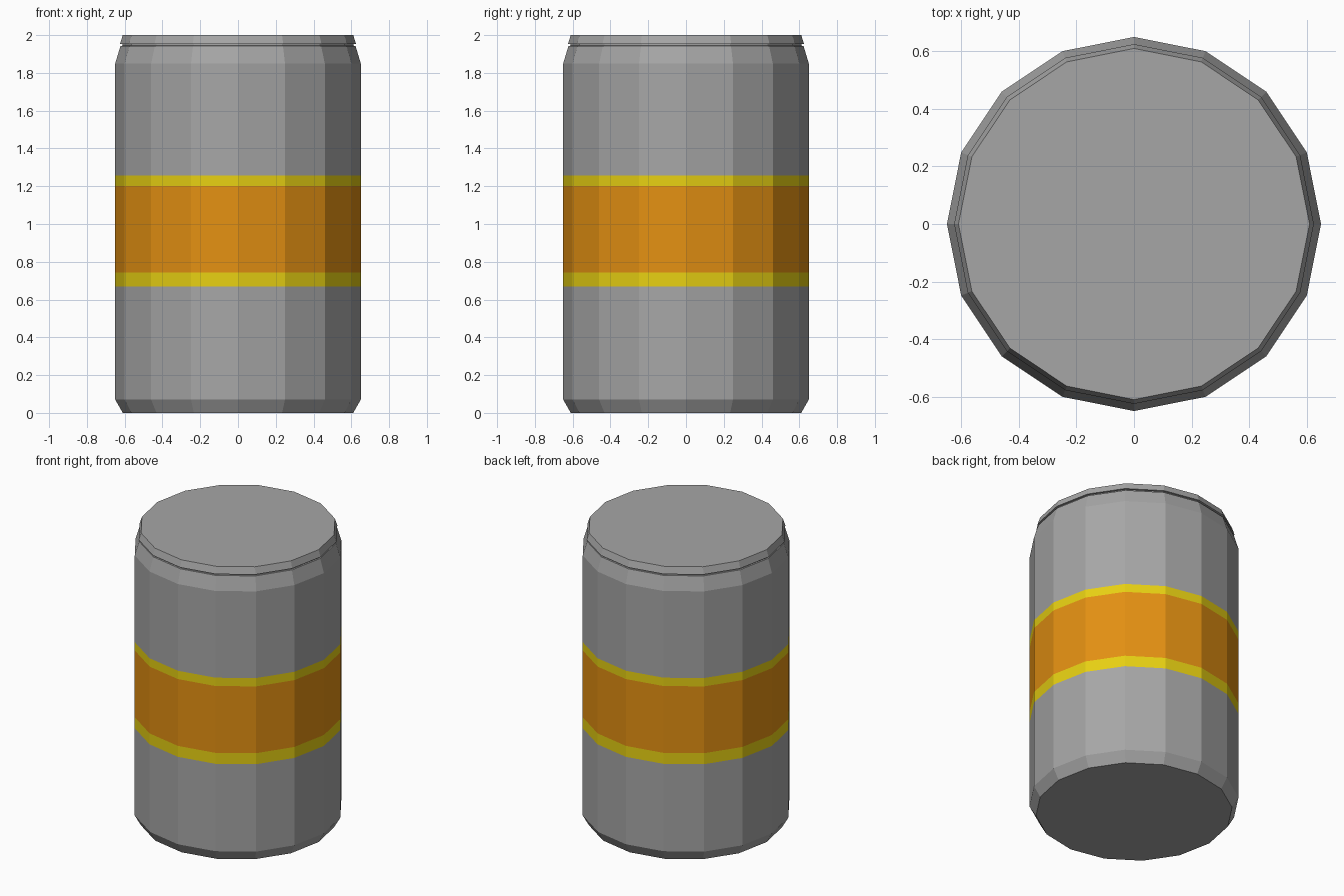
import bpy, bmesh, math

if "Cube" in bpy.data.objects:
    bpy.data.objects.remove(bpy.data.objects["Cube"])

SIDES = 16

def material(name, rgb):
    m = bpy.data.materials.new(name)
    m.diffuse_color = (*rgb, 1)
    m.use_nodes = True
    m.node_tree.nodes["Principled BSDF"].inputs["Base Color"].default_value = m.diffuse_color
    return m

grey = material("grey metal", (0.38, 0.38, 0.38))
orange = material("orange band", (0.77, 0.28, 0.006))
yellow = material("yellow stripe", (0.80, 0.63, 0.006))

def lathe(name, profile, band_of=lambda z: 0):
    """Spin (radius, height) points into a closed faceted solid."""
    bm = bmesh.new()
    rings = [[bm.verts.new((r * math.cos(a), r * math.sin(a), z))
              for a in (2 * math.pi * i / SIDES for i in range(SIDES))]
             for r, z in profile]
    for low, high in zip(rings, rings[1:]):
        for i in range(SIDES):
            j = (i + 1) % SIDES
            bm.faces.new((low[i], low[j], high[j], high[i]))
    bm.faces.new(rings[0][::-1])
    bm.faces.new(rings[-1])
    for f in bm.faces:
        f.material_index = band_of(f.calc_center_median().z)
    me = bpy.data.meshes.new(name)
    bm.to_mesh(me)
    bm.free()
    for m in (grey, orange, yellow):
        me.materials.append(m)
    ob = bpy.data.objects.new(name, me)
    bpy.context.collection.objects.link(ob)
    return ob

def band(z):
    if 0.743 < z < 1.2:
        return 1
    if 0.668 < z < 1.257:
        return 2
    return 0

# Canister with chamfered foot, painted bands, thin seam groove and lid rim
lathe("canister", [(0.61, 0), (0.65, 0.07), (0.65, 0.668), (0.65, 0.743),
                   (0.65, 1.2), (0.65, 1.257), (0.65, 1.85),
                   (0.622, 1.943), (0.612, 1.944), (0.612, 1.953),
                   (0.625, 1.954), (0.61, 2.0)], band)
